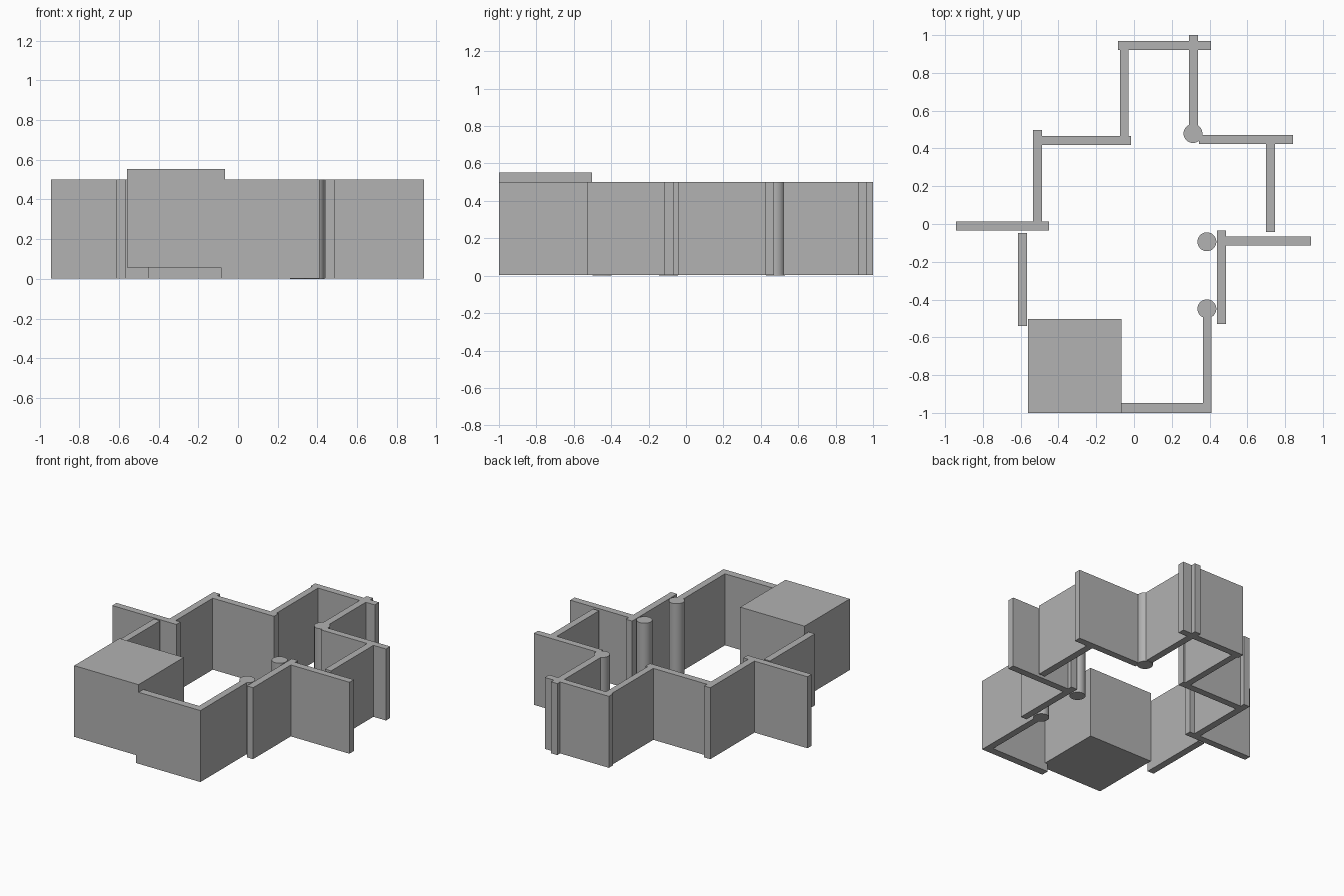
import bpy
import bmesh
import math
from mathutils import Matrix, Vector

cube = bpy.data.objects.get("Cube")
if cube:
    bpy.data.objects.remove(cube, do_unlink=True)

GREY = (0.445, 0.445, 0.445, 1.0)
mat = bpy.data.materials.new("plain_grey")
mat.use_nodes = True
mat.diffuse_color = GREY
mat.node_tree.nodes["Principled BSDF"].inputs["Base Color"].default_value = GREY


def add_object(name, bm):
    mesh = bpy.data.meshes.new(name)
    bm.to_mesh(mesh)
    bm.free()
    mesh.materials.append(mat)
    obj = bpy.data.objects.new(name, mesh)
    bpy.context.collection.objects.link(obj)
    return obj


def box(name, x0, x1, y0, y1, z0, z1):
    """Axis-aligned box between two corners."""
    bm = bmesh.new()
    centre = Vector((x0 + x1, y0 + y1, z0 + z1)) / 2
    size = Matrix.Diagonal((x1 - x0, y1 - y0, z1 - z0, 1))
    bmesh.ops.create_cube(bm, size=1, matrix=Matrix.Translation(centre) @ size)
    return add_object(name, bm)


def column(name, x, y, radius=0.05, height=0.5):
    """Round upright post with smooth sides and flat caps."""
    bm = bmesh.new()
    bmesh.ops.create_cone(bm, cap_ends=True, segments=32, radius1=radius,
                          radius2=radius, depth=height,
                          matrix=Matrix.Translation((x, y, height / 2)))
    obj = add_object(name, bm)
    bpy.ops.object.select_all(action="DESELECT")
    obj.select_set(True)
    bpy.context.view_layer.objects.active = obj
    bpy.ops.object.shade_smooth_by_angle(angle=math.radians(30))


# Wall panels: name, x range, y range
WALL_BOTTOM, WALL_TOP = 0.003, 0.5
walls = [
    ("back_wall", -0.085, 0.407, 0.922, 0.969),
    ("back_left_side_wall", 0.29, 0.338, 0.47, 1.0),
    ("back_right_side_wall", -0.075, -0.03, 0.44, 0.945),
    ("right_shoulder_wall", -0.51, -0.015, 0.418, 0.466),
    ("right_side_wall", -0.535, -0.487, 0.0, 0.497),
    ("right_wing_wall", -0.943, -0.45, -0.035, 0.012),
    ("right_front_side_wall", -0.614, -0.566, -0.54, -0.047),
    ("front_wall", -0.085, 0.411, -1.0, -0.948),
    ("front_left_side_wall", 0.364, 0.411, -0.998, -0.475),
    ("left_front_side_wall", 0.439, 0.487, -0.53, -0.035),
    ("left_wing_wall", 0.45, 0.938, -0.115, -0.067),
    ("left_side_wall", 0.698, 0.746, -0.042, 0.45),
    ("left_shoulder_wall", 0.343, 0.842, 0.423, 0.47),
]
for name, x0, x1, y0, y1 in walls:
    box(name, x0, x1, y0, y1, WALL_BOTTOM, WALL_TOP)

# Raised corner block
box("corner_block", -0.56, -0.065, -1.0, -0.503, 0.058, 0.553)

# Round posts
column("back_column", 0.312, 0.479)
column("middle_column", 0.386, -0.094)
column("front_column", 0.386, -0.449)
